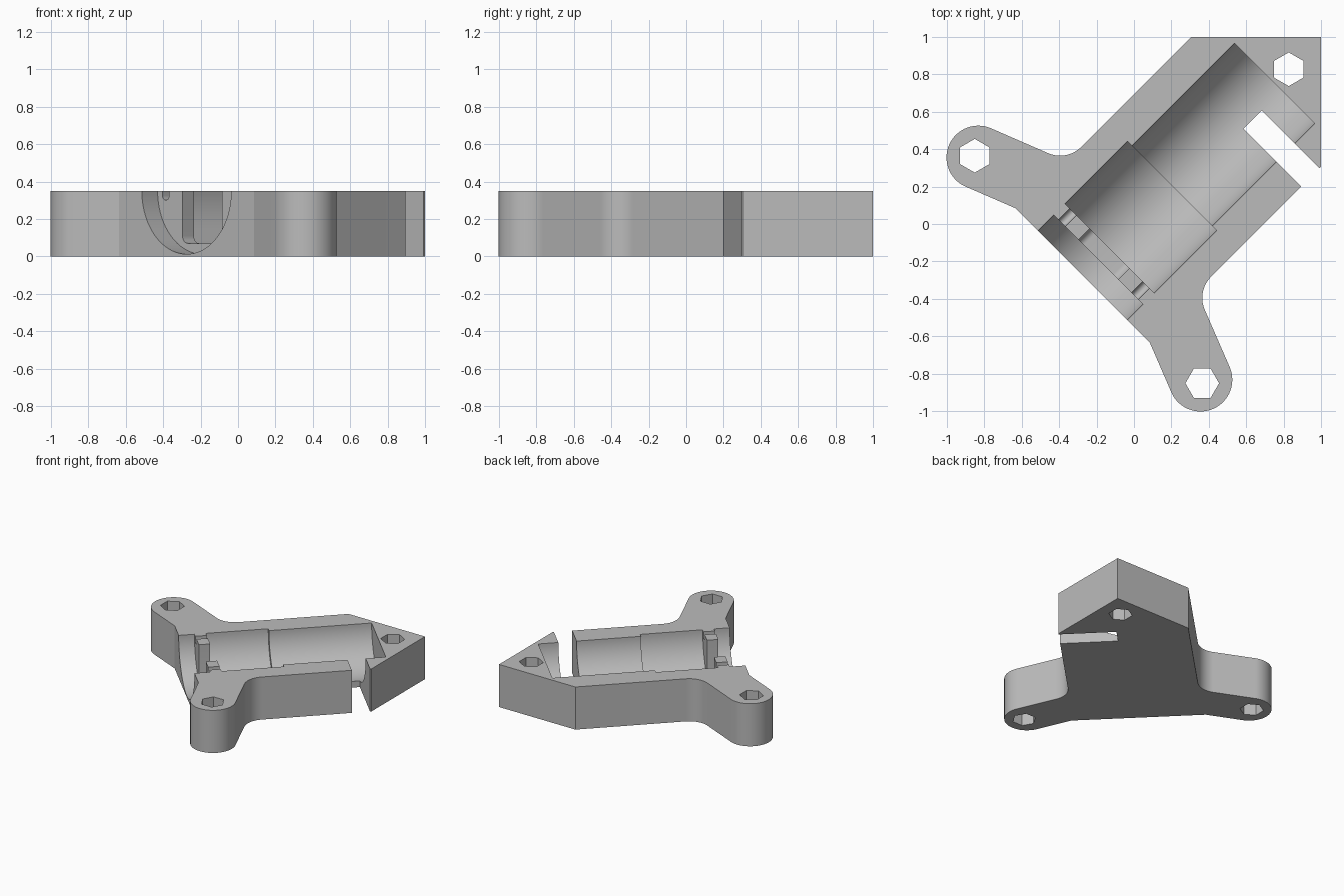
import bpy, bmesh, math
from mathutils import Matrix, Vector

cube = bpy.data.objects.get("Cube")
if cube:
    bpy.data.objects.remove(cube, do_unlink=True)

HEIGHT = 0.35
TURN = Matrix.Rotation(math.radians(45), 4, 'Z')   # bore axis runs diagonally

grey = bpy.data.materials.new("plain grey")
grey.use_nodes = True
grey.diffuse_color = (0.5, 0.5, 0.5, 1)
grey.node_tree.nodes["Principled BSDF"].inputs["Base Color"].default_value = (0.5, 0.5, 0.5, 1)


def arc(cx, cy, r, start, end, n):
    angles = [math.radians(start + (end - start) * i / n) for i in range(n + 1)]
    return [(cx + r * math.cos(a), cy + r * math.sin(a)) for a in angles]


def prism(name, points, low, high, axis='Z'):
    """Extrude a closed outline along z, or along the bore (outline is then y, z)."""
    bm = bmesh.new()
    place = (lambda a, b: Vector((a, b, low))) if axis == 'Z' else (lambda a, b: Vector((low, a, b)))
    push = Vector((0, 0, high - low)) if axis == 'Z' else Vector((high - low, 0, 0))
    face = bm.faces.new([bm.verts.new(place(a, b)) for a, b in points])
    new = bmesh.ops.extrude_face_region(bm, geom=[face])["geom"]
    bmesh.ops.translate(bm, vec=push, verts=[g for g in new if isinstance(g, bmesh.types.BMVert)])
    bmesh.ops.recalc_face_normals(bm, faces=bm.faces[:])
    bm.transform(TURN)
    mesh = bpy.data.meshes.new(name)
    bm.to_mesh(mesh)
    bm.free()
    obj = bpy.data.objects.new(name, mesh)
    bpy.context.collection.objects.link(obj)
    mesh.materials.append(grey)
    return obj


def bore(name, radius, low, high, y=0, z=HEIGHT, n=96):
    return prism(name, arc(y, z, radius, 0, 360, n)[:-1], low, high, 'X')


def box(name, x0, x1, y0, y1, z0, z1):
    return prism(name, [(x0, y0), (x1, y0), (x1, y1), (x0, y1)], z0, z1)


# Bracket outline: pointed nose, straight flank, fillet, rounded arm, mirrored
half = [(0.923, 0.491)]
half += arc(0.092, 0.651, 0.16, -90, -158.5, 16)
half += arc(-0.337, 0.84, 0.17, 21.5, 201.5, 40)
half += [(-0.389, 0.509)]
outline = [(1.414, 0)] + half + [(x, -y) for x, y in reversed(half)]
body = prism("bracket_body", outline, 0, HEIGHT)

# Stepped half-round cradle and the open front recess
cutters = [
    bore("front_recess", 0.338, -0.5, -0.27),
    bore("wide_bore", 0.338, -0.184, 0.288),
    bore("narrow_bore", 0.304, 0.25, 1.064),
]

# Round-cornered notch through the retaining wall
notch = arc(-0.11, 0.11, 0.04, 180, 270, 8) + arc(0.11, 0.11, 0.04, 270, 360, 8)
notch += [(0.15, 0.5), (-0.15, 0.5)]
cutters.append(prism("wall_notch", notch, -0.3, -0.15, 'X'))

# Side slot through the flank
cutters.append(box("side_slot", 0.774, 0.912, -0.8, -0.053, -0.1, 0.5))

# Small grooves in the wall and hexagonal arm holes, on both sides
for side in (-1, 1):
    groove = arc(side * 0.276, 0.325, 0.025, 180, 360, 12)
    groove += [(side * 0.276 + 0.025, 0.5), (side * 0.276 - 0.025, 0.5)]
    cutters.append(prism("wall_groove", groove, -0.3, -0.15, 'X'))
    cutters.append(prism("arm_hole", arc(-0.344, side * 0.86, 0.09, side * 45, side * 45 + 360, 6)[:-1], -0.1, 0.5))

# Hexagonal nose hole
cutters.append(prism("nose_hole", arc(1.17, 0, 0.09, 45, 405, 6)[:-1], -0.1, 0.5))

# Cut everything out of the body
bpy.ops.object.select_all(action='DESELECT')
bpy.context.view_layer.objects.active = body
body.select_set(True)
for cutter in cutters:
    cutter.hide_render = True
    mod = body.modifiers.new(cutter.name, 'BOOLEAN')
    mod.operation = 'DIFFERENCE'
    mod.solver = 'EXACT'
    mod.object = cutter
    bpy.ops.object.modifier_apply(modifier=mod.name)
    bpy.data.objects.remove(cutter, do_unlink=True)

bpy.ops.object.shade_smooth_by_angle(angle=math.radians(20))
